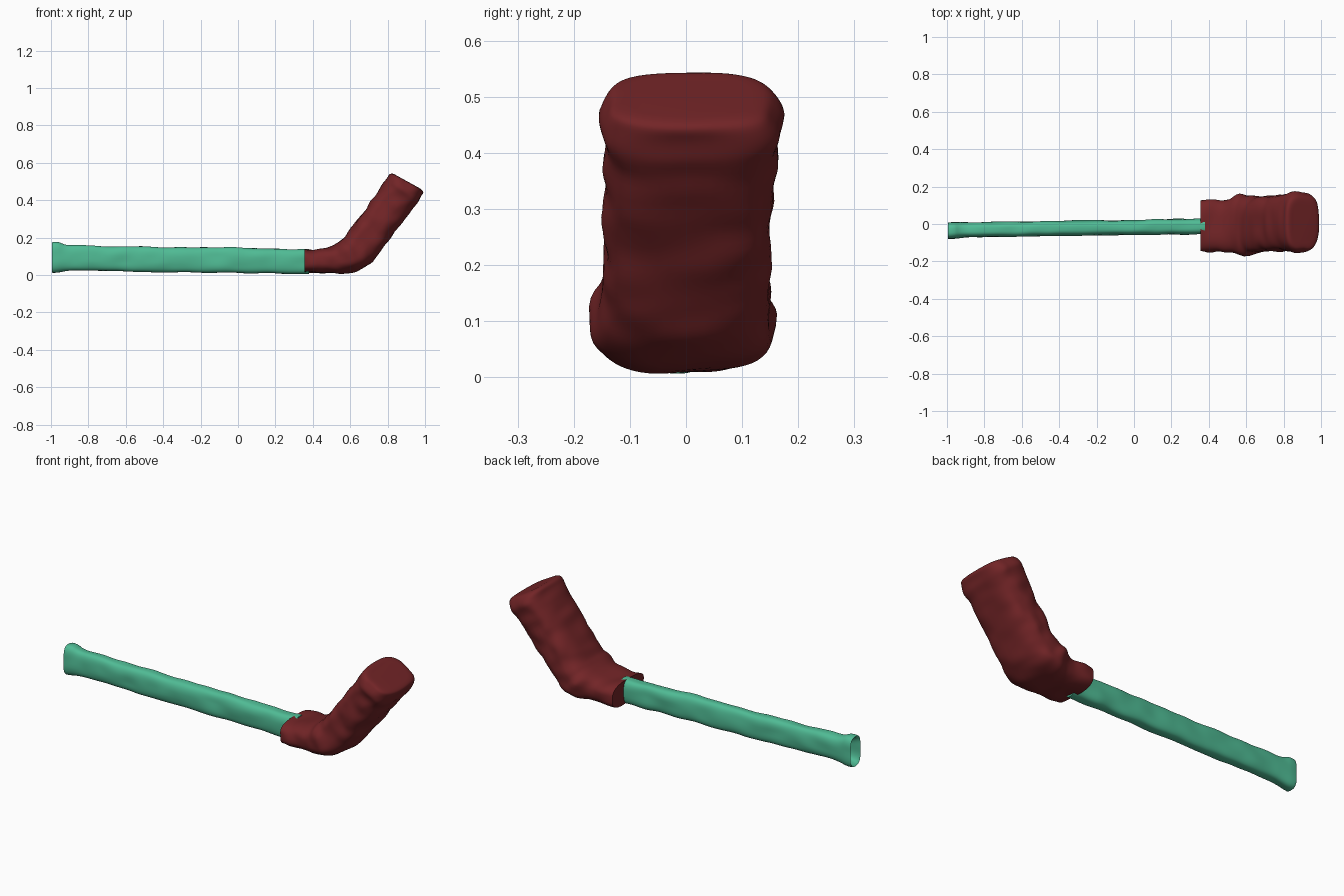
import bpy, bmesh, math
from mathutils import Vector, noise

if "Cube" in bpy.data.objects:
    bpy.data.objects.remove(bpy.data.objects["Cube"])

SIDES = 56


def catmull(p, i, t):
    # smooth interpolation between station i and i+1
    a, b, c, d = p[max(i - 1, 0)], p[i], p[i + 1], p[min(i + 2, len(p) - 1)]
    return [0.5 * (2 * q + (r - o) * t + (2 * o - 5 * q + 4 * r - s) * t * t
                   + (3 * q - o - 3 * r + s) * t ** 3)
            for o, q, r, s in zip(a, b, c, d)]


def ring_points(st, power):
    # station: bottom x, z / top x, z / min y, max y
    bx, bz, tx, tz, y0, y1 = st
    bot, top = Vector((bx, 0, bz)), Vector((tx, 0, tz))
    mid, up = (bot + top) / 2, (top - bot) / 2
    pts = []
    for k in range(SIDES):
        a = 2 * math.pi * k / SIDES
        c, s = math.cos(a), math.sin(a)
        u = math.copysign(abs(c) ** (2 / power), c)
        v = math.copysign(abs(s) ** (2 / power), s)
        pts.append(mid + up * v + Vector((0, (y0 + y1) / 2 + (y1 - y0) / 2 * u, 0)))
    return pts


def loft(name, stations, steps, power, color, lump, freq, smooth_path=True):
    bm = bmesh.new()
    rows = []
    for i in range(len(stations) - 1):
        n = steps[i] if isinstance(steps, list) else steps
        for j in range(n):
            rows.append(catmull(stations, i, j / n))
    rows.append(stations[-1])
    rings = []
    for st in rows:
        pts = ring_points(st, power)
        mid = sum(pts, Vector()) / SIDES
        ring = []
        for p in pts:
            d = noise.noise(Vector((p.x * freq[0], p.y * freq[1], p.z * freq[2])))
            ring.append(bm.verts.new(p + (p - mid).normalized() * d * lump))
        rings.append(ring)
    for r0, r1 in zip(rings, rings[1:]):
        for k in range(SIDES):
            n = (k + 1) % SIDES
            bm.faces.new((r0[k], r0[n], r1[n], r1[k]))
    bm.faces.new(rings[0])
    bm.faces.new(rings[-1])
    bmesh.ops.recalc_face_normals(bm, faces=bm.faces)
    me = bpy.data.meshes.new(name)
    bm.to_mesh(me)
    bm.free()
    ob = bpy.data.objects.new(name, me)
    bpy.context.collection.objects.link(ob)
    mat = bpy.data.materials.new(name + "_color")
    mat.diffuse_color = color
    mat.use_nodes = True
    mat.node_tree.nodes["Principled BSDF"].inputs["Base Color"].default_value = mat.diffuse_color
    me.materials.append(mat)
    bpy.ops.object.select_all(action='DESELECT')
    ob.select_set(True)
    bpy.context.view_layer.objects.active = ob
    bpy.ops.object.shade_smooth_by_angle(angle=math.radians(50))
    return ob


# Handle: slim upright bar with a flared, hollow butt end
loft("handle", [
    (-0.93, 0.045, -0.93, 0.135, -0.055, -0.015),
    (-0.98, 0.025, -0.98, 0.160, -0.072, 0.000),
    (-0.995, 0.015, -0.995, 0.172, -0.080, 0.008),
    (-0.97, 0.014, -0.96, 0.175, -0.078, 0.010),
    (-0.91, 0.021, -0.91, 0.160, -0.072, 0.008),
    (-0.80, 0.022, -0.80, 0.158, -0.070, 0.010),
    (-0.40, 0.015, -0.40, 0.150, -0.064, 0.017),
    (0.00, 0.011, 0.00, 0.146, -0.058, 0.022),
    (0.25, 0.007, 0.25, 0.141, -0.056, 0.028),
    (0.38, 0.010, 0.38, 0.138, -0.052, 0.028),
], [2, 2, 3, 6, 8, 26, 26, 16, 8], 2.9, (0.08, 0.50, 0.30, 1), 0.006, (9, 14, 14))

# Head: wide padded block bending upward, with a bulge at the bend and a top collar
loft("head", [
    (0.355, 0.014, 0.355, 0.136, -0.148, 0.128),
    (0.44, 0.010, 0.43, 0.140, -0.148, 0.128),
    (0.53, 0.010, 0.49, 0.152, -0.150, 0.130),
    (0.61, 0.016, 0.53, 0.168, -0.168, 0.160),
    (0.67, 0.036, 0.555, 0.188, -0.168, 0.152),
    (0.72, 0.078, 0.585, 0.222, -0.153, 0.146),
    (0.78, 0.150, 0.635, 0.290, -0.146, 0.148),
    (0.87, 0.270, 0.715, 0.400, -0.144, 0.155),
    (0.94, 0.360, 0.775, 0.480, -0.146, 0.166),
    (0.968, 0.400, 0.797, 0.513, -0.152, 0.172),
    (0.990, 0.432, 0.812, 0.537, -0.142, 0.160),
    (0.988, 0.450, 0.830, 0.541, -0.128, 0.142),
    (0.972, 0.464, 0.852, 0.530, -0.095, 0.110),
], [6, 6, 6, 6, 6, 8, 10, 8, 5, 5, 4, 3], 3.0, (0.17, 0.018, 0.020, 1),
    0.010, (16, 7, 16))
